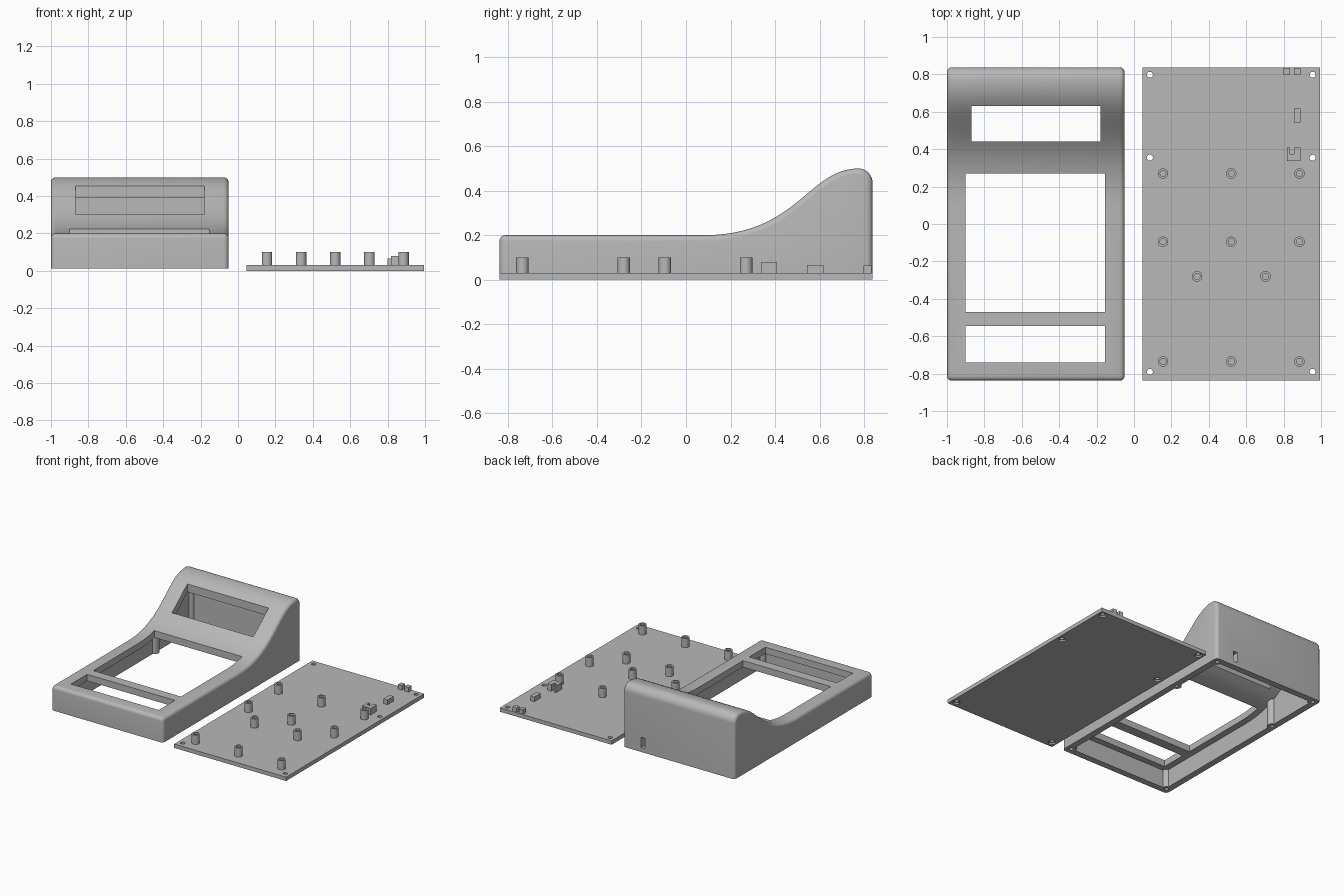
import bpy, bmesh, math

if "Cube" in bpy.data.objects:
    bpy.data.objects.remove(bpy.data.objects["Cube"])

grey = bpy.data.materials.new("plain_grey")
grey.use_nodes = True
COLOUR = (0.48, 0.48, 0.48, 1)
grey.diffuse_color = COLOUR
grey.node_tree.nodes["Principled BSDF"].inputs["Base Color"].default_value = COLOUR


def finish(name, bm):
    bmesh.ops.recalc_face_normals(bm, faces=bm.faces)
    mesh = bpy.data.meshes.new(name)
    bm.to_mesh(mesh)
    bm.free()
    mesh.materials.append(grey)
    obj = bpy.data.objects.new(name, mesh)
    bpy.context.collection.objects.link(obj)
    return obj


def box(name, x, y, z):
    bm = bmesh.new()
    bmesh.ops.create_cube(bm, size=1)
    for v in bm.verts:
        v.co = [r[0] if c < 0 else r[1] for c, r in zip(v.co, (x, y, z))]
    return finish(name, bm)


def cylinder(name, x, y, radius, z0, z1):
    bm = bmesh.new()
    bmesh.ops.create_cone(bm, cap_ends=True, segments=32, radius1=radius,
                          radius2=radius, depth=z1 - z0)
    bmesh.ops.translate(bm, verts=bm.verts, vec=(x, y, (z0 + z1) / 2))
    return finish(name, bm)


def combine(target, other, operation="DIFFERENCE"):
    other.hide_render = True
    mod = target.modifiers.new("combine", "BOOLEAN")
    mod.operation, mod.solver, mod.object = operation, "EXACT", other
    bpy.context.view_layer.objects.active = target
    bpy.ops.object.modifier_apply(modifier=mod.name)
    bpy.data.objects.remove(other)


def smooth(obj):
    bpy.ops.object.select_all(action="DESELECT")
    obj.select_set(True)
    bpy.context.view_layer.objects.active = obj
    bpy.ops.object.shade_smooth_by_angle(angle=math.radians(30))


def side_profile(wall, bottom):
    """Side outline: flat deck sweeping up to a rounded rear hump."""
    shift = wall * 0.55
    ctrl = [(0.08, 0.2), (0.5 + shift, 0.2), (0.55 + shift, 0.5), (0.775, 0.5)]
    pts = [(-0.838 + wall, bottom), (-0.838 + wall, 0.2 - wall)]
    steps = 24
    for i in range(steps + 1):
        t = i / steps
        k = ((1 - t) ** 3, 3 * t * (1 - t) ** 2, 3 * t * t * (1 - t), t ** 3)
        pts.append((sum(a * c[0] for a, c in zip(k, ctrl)),
                    sum(a * c[1] for a, c in zip(k, ctrl)) - wall))
    radius = 0.063 - wall
    for i in range(1, 9):
        a = math.pi / 2 * (1 - i / 8)
        pts.append((0.775 + radius * math.cos(a), 0.437 + radius * math.sin(a)))
    pts.append((0.838 - wall, bottom))
    return pts


def profile_body(name, wall, bottom, bevel):
    x0, x1 = -1 + wall, -0.05 - wall
    bm = bmesh.new()
    side = bm.faces.new([bm.verts.new((x0, y, z)) for y, z in side_profile(wall, bottom)])
    ext = bmesh.ops.extrude_face_region(bm, geom=[side])
    bmesh.ops.translate(bm, vec=(x1 - x0, 0, 0),
                        verts=[g for g in ext["geom"] if isinstance(g, bmesh.types.BMVert)])
    if bevel:
        # round every outline edge and the front lip, but keep the underside sharp
        edges = []
        for e in bm.edges:
            a, b = (v.co for v in e.verts)
            on_side = abs(a.x - b.x) < 1e-5
            under = max(a.z, b.z) < bottom + 1e-4
            front_lip = max(a.y, b.y) < -0.8 and min(a.z, b.z) > 0.19
            if not under and (on_side or front_lip):
                edges.append(e)
        bmesh.ops.bevel(bm, geom=edges, offset=bevel, segments=5, profile=0.5,
                        affect="EDGES", clamp_overlap=True)
    return finish(name, bm)


# Upper case: hollow shell with screw posts and openings
BOTTOM = 0.012
OFFSET = 1.045
SCREW_X = (0.085, 0.955)
SCREW_Y = ((-0.79, 0.17), (0.355, 0.23), (0.798, 0.41))

case = profile_body("upper_case", 0, BOTTOM, 0.026)
combine(case, profile_body("cavity", 0.05, -0.1, 0))
for sx in SCREW_X:
    for sy, top in SCREW_Y:
        x = sx - OFFSET
        combine(case, cylinder("post", x, sy, 0.036, BOTTOM, top), "UNION")
        combine(case, cylinder("post_hole", x, sy, 0.014, -0.1, 0.12))

for x, y in (((-0.9, -0.155), (-0.74, -0.545)),      # lower opening
             ((-0.9, -0.155), (-0.47, 0.27)),        # main opening
             ((-0.87, -0.18), (0.44, 0.63))):        # screen opening
    combine(case, box("opening", x, y, (0.08, 0.7)))
combine(case, box("rear_slot", (-0.24, -0.205), (0.76, 0.9), (0.045, 0.125)))
smooth(case)

# Base plate with counterbored screw holes
PLATE_TOP = 0.03
plate = box("base_plate", (0.045, 0.995), (-0.838, 0.838), (0, PLATE_TOP))
for sx in SCREW_X:
    for sy, _ in SCREW_Y:
        combine(plate, cylinder("hole", sx, sy, 0.016, -0.1, 0.1))
        combine(plate, cylinder("counterbore", sx, sy, 0.026, -0.1, 0.012))
smooth(plate)

# Hollow standoffs on the plate
standoff = cylinder("standoff", 0, 0, 0.028, PLATE_TOP - 0.005, 0.1)
combine(standoff, cylinder("bore", 0, 0, 0.016, 0.04, 0.2))
smooth(standoff)
spots = [(x, y) for x in (0.155, 0.52, 0.885) for y in (0.27, -0.095, -0.735)]
spots += [(0.337, -0.28), (0.703, -0.28)]
for i, (x, y) in enumerate(spots):
    obj = standoff if i == 0 else standoff.copy()
    if i:
        bpy.context.collection.objects.link(obj)
    obj.location = (x, y, 0)

# Small support blocks beside the right edge
SINK = PLATE_TOP - 0.005
box("rear_block_inner", (0.8, 0.833), (0.797, 0.834), (SINK, 0.065))
box("rear_block_outer", (0.855, 0.89), (0.797, 0.834), (SINK, 0.065))
box("middle_block", (0.855, 0.89), (0.543, 0.618), (SINK, 0.066))
holder = box("notched_block", (0.817, 0.89), (0.338, 0.41), (SINK, 0.08))
combine(holder, box("notch", (0.833, 0.857), (0.375, 0.5), (PLATE_TOP, 0.2)))
